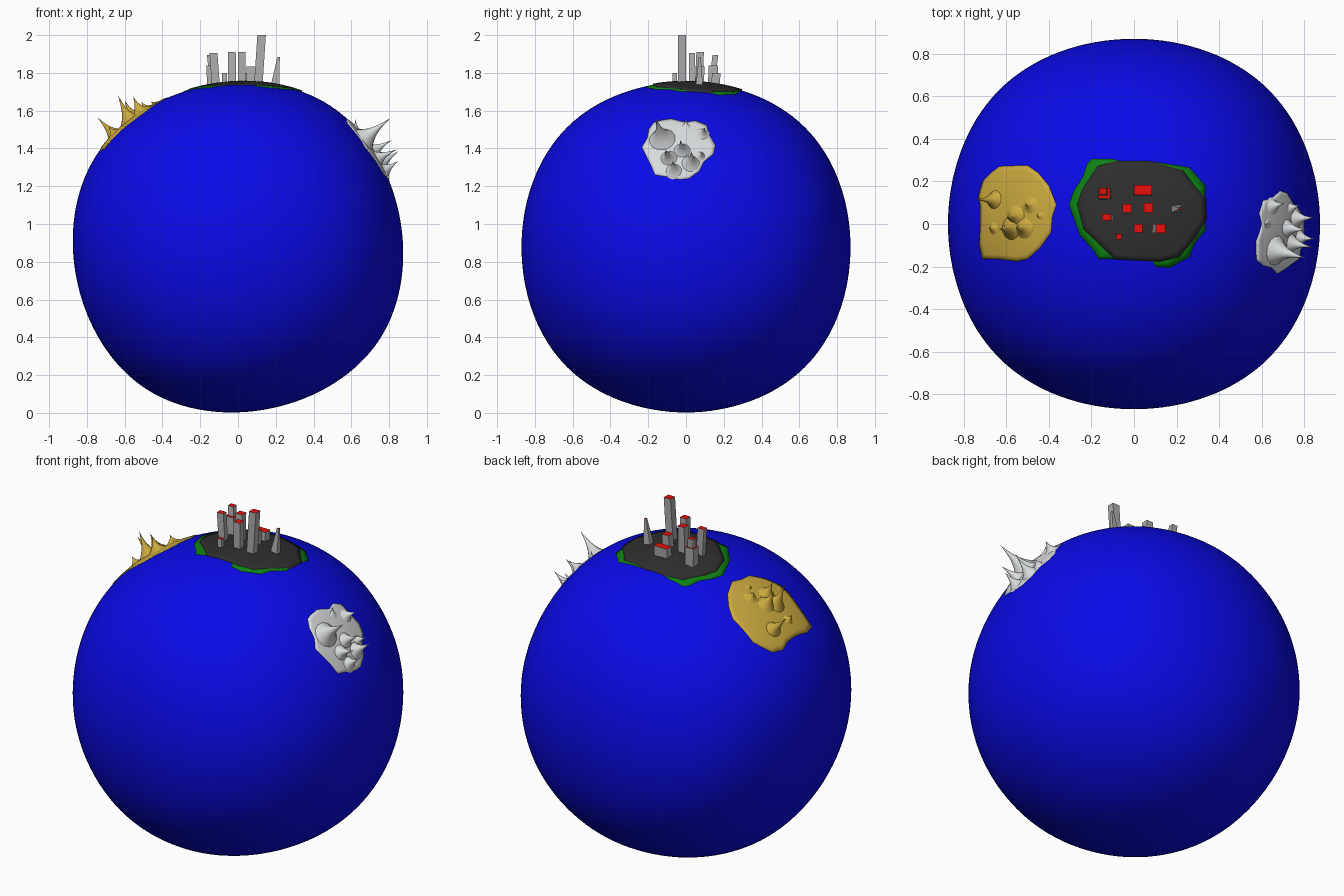
import bpy, bmesh, math
from mathutils import Vector, Matrix
from mathutils.bvhtree import BVHTree

if "Cube" in bpy.data.objects:
    bpy.data.objects.remove(bpy.data.objects["Cube"])


def mat(name, r, g, b):
    m = bpy.data.materials.new(name)
    m.diffuse_color = (r, g, b, 1)
    m.use_nodes = True
    m.node_tree.nodes["Principled BSDF"].inputs["Base Color"].default_value = m.diffuse_color
    return m


OCEAN = mat("ocean blue", 0.003, 0.003, 0.8)
GOLD = mat("gold sand", 0.6, 0.4, 0.05)
SNOW = mat("snow white", 0.68, 0.70, 0.71)
GREEN = mat("grass green", 0.004, 0.22, 0.006)
ASPHALT = mat("asphalt", 0.028, 0.028, 0.028)
GREY = mat("concrete grey", 0.42, 0.42, 0.42)
RED = mat("roof red", 0.8, 0.005, 0.004)


def finish(name, bm, mats, smooth=False):
    bmesh.ops.recalc_face_normals(bm, faces=bm.faces)
    me = bpy.data.meshes.new(name)
    bm.to_mesh(me)
    bm.free()
    ob = bpy.data.objects.new(name, me)
    bpy.context.collection.objects.link(ob)
    for m in mats:
        me.materials.append(m)
    for p in me.polygons:
        p.use_smooth = smooth
    return ob


# Planet: a subdivided cube, slightly tilted
CENTRE = Vector((0, 0, 0.877))
bm = bmesh.new()
bmesh.ops.create_cube(bm, size=2 * 1.0375)
bm.transform(Matrix.Translation(CENTRE) @ Matrix.Rotation(math.radians(-12), 4, 'Y'))
planet = finish("planet", bm, [OCEAN], True)
sub = planet.modifiers.new("round", 'SUBSURF')
sub.levels = sub.render_levels = 5
bpy.context.view_layer.update()
tree = BVHTree.FromObject(planet, bpy.context.evaluated_depsgraph_get())


def ground(a, b, side):
    """Planet point and outward normal; (a, b) is (y, z) seen from +x or (x, y) from +z."""
    start, d = (Vector((3, a, b)), Vector((-1, 0, 0))) if side else \
               (Vector((a, b, 3)), Vector((0, 0, -1)))
    p = tree.ray_cast(start, d)[0]
    return p, (p - CENTRE).normalized()


def add_spike(bm, a, b, side, tip, r):
    """Flared peak from the ground to a given tip."""
    p, n = ground(a, b, side)
    p = p - n * 0.004
    u = n.cross(Vector((0, 1, 0.3))).normalized()
    v = n.cross(u)
    tip, sides, steps, rings = Vector(tip), 12, 7, []
    for i in range(steps):
        t = i / steps
        c, rad = p.lerp(tip, t), r * (0.35 * (1 - t) + 0.65 * (1 - t) ** 3.5)
        rings.append([bm.verts.new(c + u * rad * math.cos(k * math.tau / sides)
                                   + v * rad * math.sin(k * math.tau / sides))
                      for k in range(sides)])
    top = bm.verts.new(tip)
    for i in range(steps):
        for k in range(sides):
            j = (k + 1) % sides
            if i < steps - 1:
                bm.faces.new((rings[i][k], rings[i][j], rings[i + 1][j], rings[i + 1][k]))
            else:
                bm.faces.new((rings[i][k], rings[i][j], top))


def patch(name, outline, material, lift, side=False, spikes=()):
    """Sheet of land that follows the planet inside an outline."""
    bm = bmesh.new()
    pts = [Vector(p) for p in outline]
    mid = sum(pts, Vector((0, 0))) / len(pts)
    rim = [pts[i].lerp(pts[(i + 1) % len(pts)], k / 3)
           for i in range(len(pts)) for k in range(3)]

    def place(q):
        p, n = ground(q.x, q.y, side)
        return bm.verts.new(p + n * lift)
    hub, rings = place(mid), []
    for i in range(1, 11):
        rings.append([place(mid.lerp(q, i / 10)) for q in rim])
    # sunken edge closes the sheet against the planet
    rings.append([bm.verts.new(v.co + (CENTRE - v.co).normalized() * (lift + 0.004))
                  for v in rings[-1]])
    n = len(rim)
    for k in range(n):
        j = (k + 1) % n
        bm.faces.new((hub, rings[0][k], rings[0][j]))
        for a, b in zip(rings, rings[1:]):
            bm.faces.new((a[k], b[k], b[j], a[j]))
    bmesh.ops.recalc_face_normals(bm, faces=bm.faces)
    if bm.faces[0].normal.dot(hub.co - CENTRE) < 0:
        bmesh.ops.reverse_faces(bm, faces=bm.faces)
    for a, b, tip, r in spikes:
        add_spike(bm, a, b, side, tip, r)
    finish(name, bm, [material], True)


# Desert with golden dunes
patch("desert", [(-.63, .27), (-.50, .275), (-.45, .24), (-.40, .18), (-.365, .09),
                 (-.385, .03), (-.39, -.04), (-.44, -.11), (-.50, -.165), (-.55, -.175),
                 (-.63, -.165), (-.71, -.165), (-.725, -.1), (-.72, 0), (-.72, .08),
                 (-.73, .13), (-.71, .2), (-.67, .24)], GOLD, 0.004, False, [
    (-.655, .115, (-.745, .115, 1.565), .05),
    (-.58, -.02, (-.635, -.025, 1.68), .06),
    (-.56, .04, (-.60, .03, 1.655), .06),
    (-.52, -.02, (-.555, -.02, 1.675), .06),
    (-.49, .09, (-.51, .09, 1.645), .06),
    (-.43, .04, (-.46, .04, 1.645), .05),
    (-.66, -.02, (-.685, -.02, 1.515), .045)])

# Snowfield with icy peaks
patch("snowfield", [(-.14, 1.545), (-.08, 1.555), (0, 1.535), (.05, 1.545), (.11, 1.52),
                    (.12, 1.475), (.155, 1.415), (.145, 1.37), (.095, 1.33), (.07, 1.28),
                    (.015, 1.24), (-.035, 1.235), (-.1, 1.25), (-.165, 1.26),
                    (-.185, 1.31), (-.205, 1.35), (-.233, 1.405), (-.205, 1.45),
                    (-.195, 1.5), (-.17, 1.535)], SNOW, 0.004, True, [
    (-.125, 1.45, (.806, -.16, 1.56), .075),
    (.08, 1.48, (.71, .10, 1.51), .05),
    (.0, 1.50, (.62, .0, 1.555), .045),
    (-.02, 1.39, (.815, -.03, 1.445), .05),
    (-.09, 1.35, (.843, -.11, 1.395), .05),
    (.025, 1.32, (.85, .03, 1.385), .055),
    (-.065, 1.28, (.85, -.07, 1.335), .05),
    (.07, 1.36, (.78, .09, 1.38), .04)])

# City ground: grass fringe under a dark paved area
patch("grass", [(-.2, .305), (-.105, .305), (.0, .28), (.1, .29), (.26, .265), (.335, .18),
                (.33, .07), (.335, -.03), (.285, -.09), (.26, -.155), (.165, -.205),
                (.1, -.2), (.08, -.16), (-.165, -.165), (-.185, -.13), (-.255, -.05),
                (-.305, .09), (-.28, .16), (-.24, .22), (-.22, .28)], GREEN, 0.003)
patch("pavement", [(-.17, .27), (-.08, .295), (.07, .295), (.23, .25), (.285, .175),
                   (.335, .12), (.338, .02), (.29, -.06), (.21, -.155), (.12, -.175),
                   (-.09, -.165), (-.16, -.095), (-.235, -.025), (-.265, .09),
                   (-.24, .165)], ASPHALT, 0.007)


def tower(name, base, top, z, size, taper=1.0, z0=1.70):
    """Slightly leaning block with a red roof."""
    bm = bmesh.new()
    bmesh.ops.create_cube(bm, size=1)
    for v in bm.verts:
        up = v.co.z > 0
        c, k = (top, taper) if up else (base, 1)
        v.co = (c[0] + v.co.x * size[0] * k, c[1] + v.co.y * size[1] * k, z if up else z0)
    ob = finish(name, bm, [GREY, RED])
    for p in ob.data.polygons:
        p.material_index = int(p.normal.z > 0.9)


# Buildings
tower("stepped_tower_base", (-.135, .14), (-.14, .145), 1.84, (.055, .05))
tower("stepped_tower_top", (-.14, .148), (-.147, .155), 1.895, (.035, .03), 1, 1.83)
tower("west_tower", (-.115, .03), (-.13, .032), 1.905, (.042, .03))
tower("north_tower", (-.03, .065), (-.033, .075), 1.91, (.042, .04))
tower("middle_tower", (.02, -.02), (.02, -.02), 1.91, (.042, .04))
tower("east_block", (.065, .07), (.068, .077), 1.835, (.044, .044))
tower("wide_block", (.04, .155), (.042, .16), 1.80, (.085, .045))
tower("small_hut", (-.07, -.06), (-.072, -.06), 1.80, (.025, .025))
tower("tall_tower", (.105, -.022), (.125, -.022), 2.0, (.045, .042))
tower("pointed_tower", (.192, .07), (.215, .073), 1.885, (.052, .042), 0.25)
